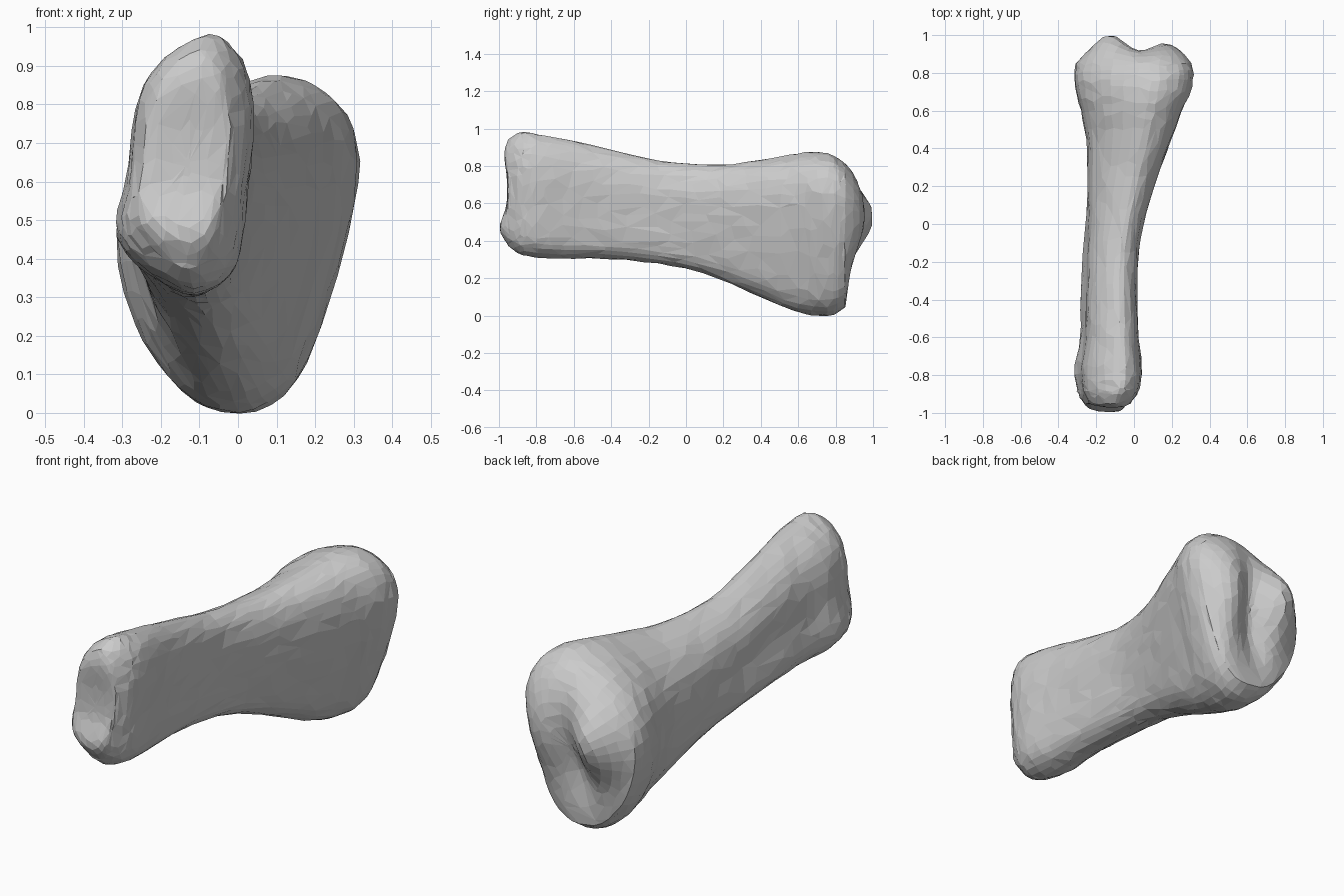
import bpy, bmesh, random
from math import exp

if "Cube" in bpy.data.objects:
    bpy.data.objects.remove(bpy.data.objects["Cube"])
random.seed(4)


def spline(pts, n, closed=False):
    """Catmull-Rom through tuples, n steps per span."""
    out, m = [], len(pts)
    get = (lambda i: pts[i % m]) if closed else (lambda i: pts[max(0, min(m - 1, i))])
    for i in range(m if closed else m - 1):
        quad = [get(i + k) for k in (-1, 0, 1, 2)]
        for s in range(n):
            t = s / n
            out.append(tuple(0.5 * (2 * b + (c - a) * t + (2 * a - 5 * b + 4 * c - d) * t * t
                                    + (3 * b - a - 3 * c + d) * t ** 3) for a, b, c, d in zip(*quad)))
    if not closed:
        out.append(tuple(pts[-1]))
    return out


def unit(pts):
    """Scale an outline to the 0..1 square."""
    xs, zs = [p[0] for p in pts], [p[1] for p in pts]
    return [((x - min(xs)) / (max(xs) - min(xs)), (z - min(zs)) / (max(zs) - min(zs))) for x, z in pts]


# Cross-section outlines of the narrow end (front) and wide end (back), clockwise from top
narrow = unit(spline([(-.07, .98), (0, .94), (.035, .86), (.045, .74), (.03, .58), (.015, .44), (-.02, .34),
                      (-.11, .29), (-.21, .33), (-.29, .4), (-.315, .48), (-.285, .62), (-.265, .8), (-.19, .92)], 3, True))
wide = unit(spline([(.09, .875), (.21, .85), (.285, .78), (.315, .66), (.285, .46), (.22, .24), (.155, .08),
                    (.05, 0), (-.08, .01), (-.18, .09), (-.27, .24), (-.315, .46), (-.265, .65), (-.12, .79)], 3, True))

# Stations along the shaft: y, x left, x right, z bottom, z top
stations = [(-.95, -.265, -.02, .375, .94), (-.9, -.295, .015, .335, .975), (-.85, -.307, .033, .318, .98),
            (-.76, -.315, .042, .308, .965),
            (-.6, -.285, .025, .305, .935), (-.4, -.282, .018, .303, .885), (-.15, -.272, .025, .278, .828),
            (.05, -.26, .062, .238, .81), (.25, -.255, .125, .165, .812), (.45, -.255, .2, .075, .84),
            (.6, -.282, .255, .018, .868), (.7, -.308, .298, 0, .875), (.79, -.317, .315, .006, .855),
            (.85, -.308, .303, .045, .815)]


def front_cap(x, z):
    return -.955 - .045 * exp(-((z - .46) / .09) ** 2) - .02 * exp(-((z - .88) / .1) ** 2)


def back_cap(x, z):
    # two condyles with a slanting groove between them, hollow underneath
    g = x - .02 - .2 * (z - .5)
    return (.865 + .025 / (1 + exp((.36 - z) / .04)) + .025 * exp(-((z - .58) / .2) ** 2)
            + .09 * exp(-((x + .13) / .11) ** 2 - ((z - .52) / .19) ** 2)
            + .045 * exp(-((x - .16) / .1) ** 2 - ((z - .5) / .28) ** 2)
            - .04 * exp(-(g / .07) ** 2 - ((z - .38) / .2) ** 2))


def ring(y, x0, x1, z0, z1):
    t = max(0, min(1, (y + .35) / .95))
    t = t * t * (3 - 2 * t)
    return [(x0 + (x1 - x0) * (a[0] * (1 - t) + b[0] * t), y,
             z0 + (z1 - z0) * (a[1] * (1 - t) + b[1] * t)) for a, b in zip(narrow, wide)]


def cap_rings(rim, func):
    """Concentric rings closing an end over a relief surface."""
    cx = sum(p[0] for p in rim) / len(rim)
    cz = sum(p[2] for p in rim) / len(rim)
    rings = []
    for s in (.95, .87, .76, .62, .46, .3, .15, .05):
        k = 1 - s ** 7
        row = []
        for x, y, z in rim:
            px, pz = cx + (x - cx) * s, cz + (z - cz) * s
            row.append((px, y + (func(px, pz) - y) * k, pz))
        rings.append(row)
    return rings


body = [ring(*s) for s in spline(stations, 3)]
front, back = cap_rings(body[0], front_cap), cap_rings(body[-1], back_cap)
rows = front[::-1] + body + back

# Bone surface, slightly roughened along the shaft
bm = bmesh.new()
grid = []
for i, r in enumerate(rows):
    j = .003 if len(front) <= i < len(front) + len(body) else .0006
    grid.append([bm.verts.new([c + random.uniform(-j, j) for c in p]) for p in r])
n = len(grid[0])
for a, b in zip(grid, grid[1:]):
    for i in range(n):
        bm.faces.new((a[i], a[(i + 1) % n], b[(i + 1) % n], b[i]))
bm.faces.new(grid[0])
bm.faces.new(grid[-1])
bmesh.ops.recalc_face_normals(bm, faces=bm.faces)
mesh = bpy.data.meshes.new("toe_bone")
bm.to_mesh(mesh)
bm.free()
bone = bpy.data.objects.new("toe_bone", mesh)
bpy.context.collection.objects.link(bone)

# Irregular flat facets
dec = bone.modifiers.new("facets", 'DECIMATE')
dec.ratio = .45
